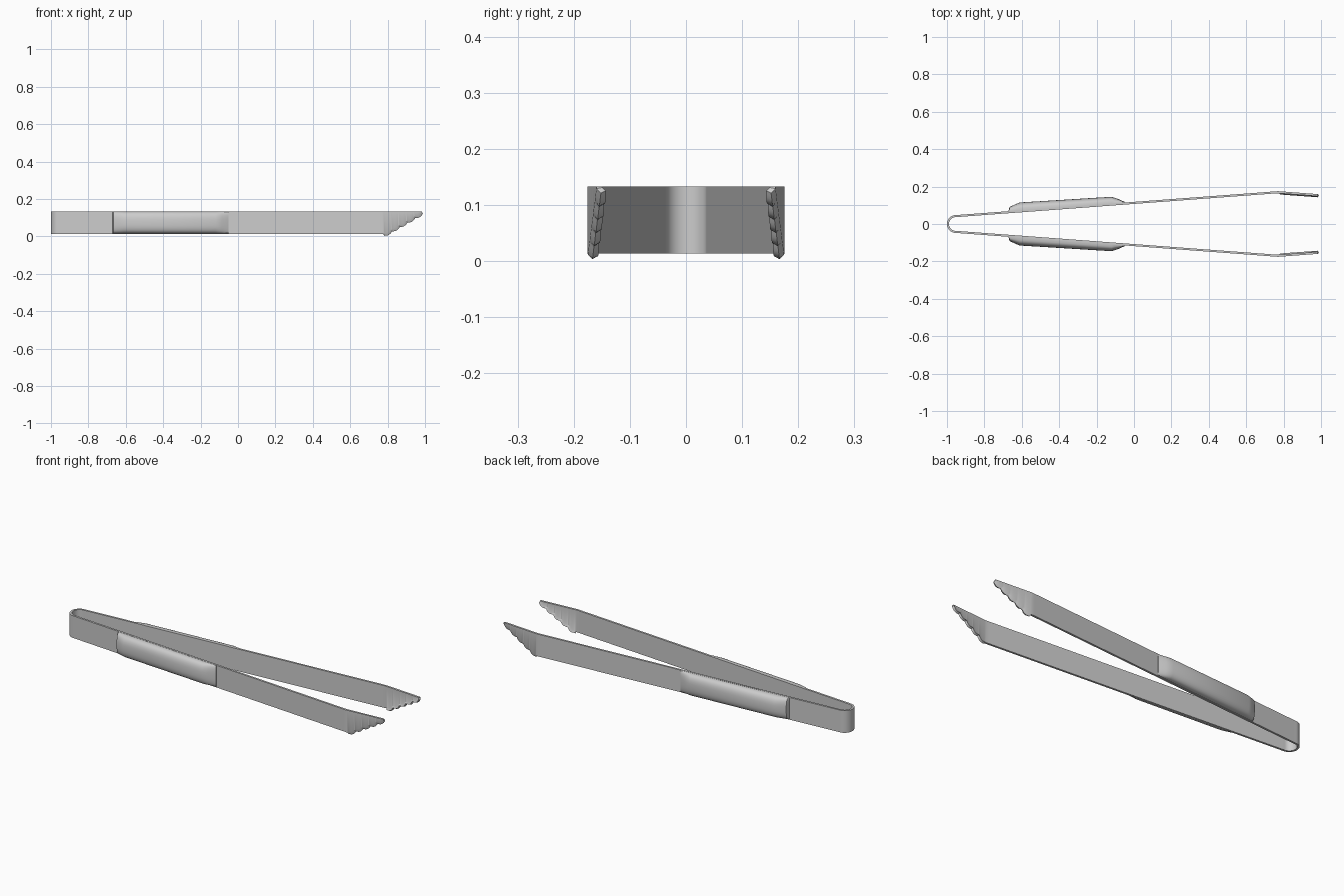
import bpy, bmesh, math

if "Cube" in bpy.data.objects:
    bpy.data.objects.remove(bpy.data.objects["Cube"])

Z0, Z1 = 0.013, 0.133      # bottom and top edge of the metal strip
THICK = 0.011


def arm_y(x):
    """Centre line of the upper (+y) arm."""
    if x <= 0.77:
        return 0.042 + (x + 0.954) / 1.724 * 0.128
    return 0.170 - (x - 0.77) / 0.23 * 0.017


def finish(name, bm, thickness=0.0):
    """Mirror across y = 0, thicken, bake and shade."""
    bmesh.ops.recalc_face_normals(bm, faces=bm.faces)
    mesh = bpy.data.meshes.new(name)
    bm.to_mesh(mesh)
    bm.free()
    ob = bpy.data.objects.new(name, mesh)
    bpy.context.collection.objects.link(ob)
    mirror = ob.modifiers.new("Mirror", 'MIRROR')
    mirror.use_axis = (False, True, False)
    mirror.merge_threshold = 0.0005
    if thickness:
        solid = ob.modifiers.new("Solidify", 'SOLIDIFY')
        solid.thickness = thickness
        solid.offset = 0
    bpy.ops.object.select_all(action='DESELECT')
    ob.select_set(True)
    bpy.context.view_layer.objects.active = ob
    bpy.ops.object.convert(target='MESH')
    bpy.ops.object.shade_smooth_by_angle(angle=math.radians(30))
    return ob


def bridge(bm, a, b):
    for i in range(len(a) - 1):
        bm.faces.new((a[i], a[i + 1], b[i + 1], b[i]))


# Spring strip: rounded back bend and long arm
bm = bmesh.new()
path = []
for i in range(13):
    a = math.pi - i / 12 * math.pi / 2
    path.append((-0.954 + 0.0405 * math.cos(a), 0.042 * math.sin(a)))
path[0] = (path[0][0], 0.0)
path += [(x, arm_y(x)) for x in (-0.94, 0.755, 0.77)]
top = [bm.verts.new((x, y, Z1)) for x, y in path]
low = [bm.verts.new((x, y, Z0)) for x, y in path]

# Slanted tip with an inward-turned scalloped lip
TEETH, STEPS = 5, 8
lip, n = [], 5 * 8
first = len(low)
for i in range(n + 1):
    t = i / n
    x = 0.777 + 0.205 * t
    z = Z0 + (Z1 - 0.003 - Z0) * t
    y = arm_y(x)
    top.append(bm.verts.new((x, y, Z1)))
    low.append(bm.verts.new((x, y, z)))
    d = 0.008 + 0.009 * abs(math.sin(TEETH * math.pi * t))
    lip.append(bm.verts.new((x + 0.5 * d, y - 0.007, z - 0.86 * d)))
bridge(bm, top, low)
bridge(bm, low[first:], lip)
finish("tong_arms", bm, THICK)

# Hand grips: rounded pads on the outside of each arm
bm = bmesh.new()
sections = [(-0.670, 0.006), (-0.665, 0.022), (-0.635, 0.034), (-0.610, 0.042),
            (-0.120, 0.036), (-0.085, 0.022), (-0.050, 0.004)]
rings = []
SEG = 16
for x, h in sections:
    base = arm_y(x) + THICK / 2
    ring = []
    for k in range(SEG + 1):
        a = math.pi * k / SEG
        c, s = math.cos(a), math.sin(a)
        u = math.copysign(abs(c) ** 0.8, c)
        ring.append(bm.verts.new((x, base + h * s ** 0.7 if 0 < k < SEG else base,
                                  0.074 + 0.058 * u)))
    # back corners sunk into the strip
    ring.append(bm.verts.new((x, base - 0.004, 0.074 - 0.058)))
    ring.append(bm.verts.new((x, base - 0.004, 0.074 + 0.058)))
    rings.append(ring)
for r, q in zip(rings, rings[1:]):
    bridge(bm, r + r[:1], q + q[:1])
bm.faces.new(rings[0])
bm.faces.new(rings[-1])
finish("hand_grips", bm)
